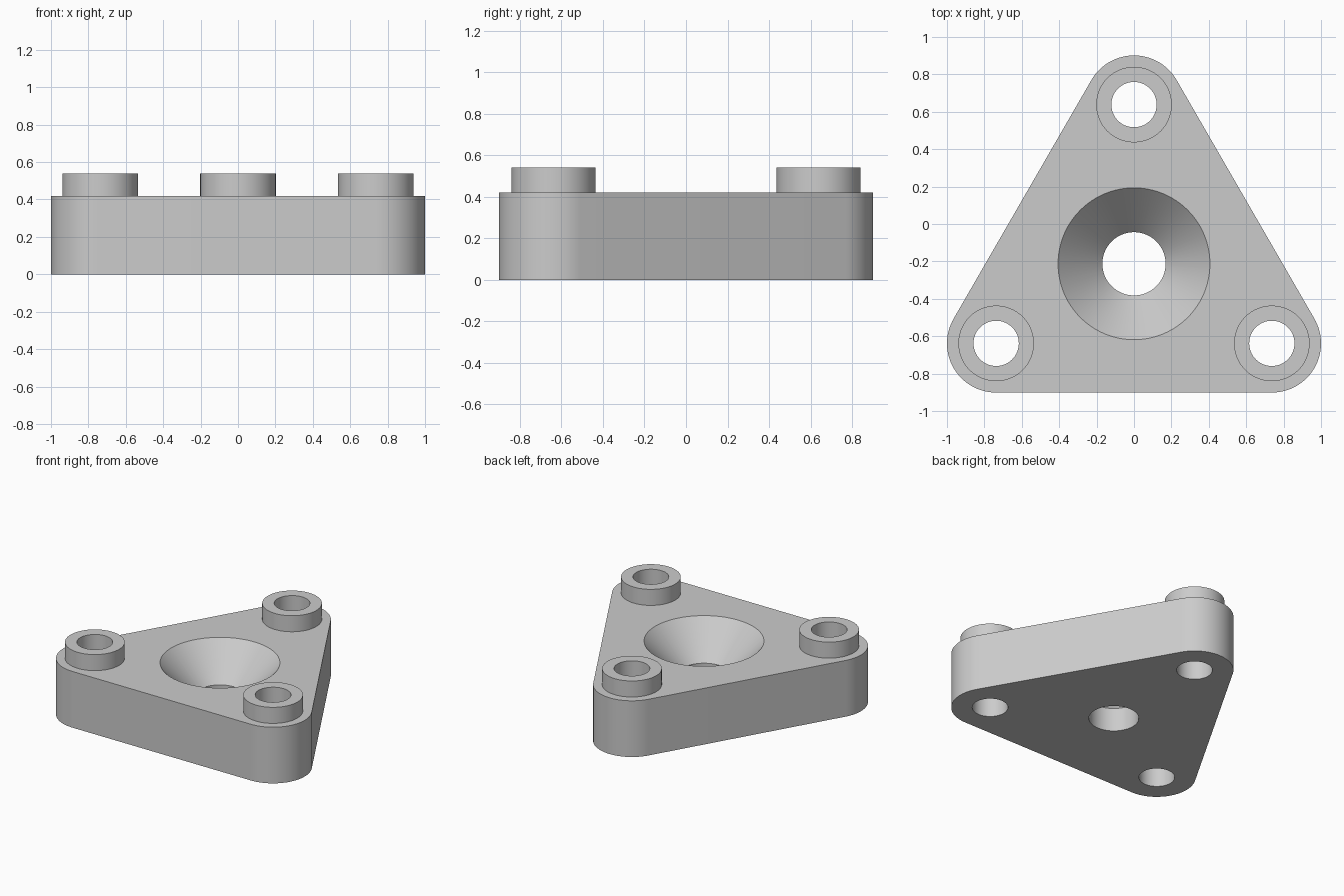
import bpy, bmesh
from math import sin, cos, tau, sqrt, radians

if "Cube" in bpy.data.objects:
    bpy.data.objects.remove(bpy.data.objects["Cube"])

SEG = 96
PLATE_H, BOSS_H = 0.42, 0.54
CORNER_R, BOSS_R, HOLE_R = 0.263, 0.202, 0.121
CX = 1 - CORNER_R                      # half the side of the corner triangle
CY = CX * sqrt(3) / 2                  # half its height
CORNERS = [(CX, -CY), (0, CY), (-CX, -CY)]
MID = (0, -CY / 3)                     # centroid


def finish(name, bm):
    bmesh.ops.recalc_face_normals(bm, faces=bm.faces)
    mesh = bpy.data.meshes.new(name)
    bm.to_mesh(mesh)
    bm.free()
    obj = bpy.data.objects.new(name, mesh)
    bpy.context.collection.objects.link(obj)
    return obj


def select(obj):
    bpy.ops.object.select_all(action='DESELECT')
    obj.select_set(True)
    bpy.context.view_layer.objects.active = obj


def smooth(obj):
    select(obj)
    bpy.ops.object.shade_smooth_by_angle(angle=radians(30))


def lathe(name, profile, at):
    """Spin a closed (radius, z) profile round the vertical axis."""
    bm = bmesh.new()
    rings = [[bm.verts.new((at[0] + r * cos(tau * i / SEG),
                            at[1] + r * sin(tau * i / SEG), z))
              for i in range(SEG)] for r, z in profile]
    for a, b in zip(rings, rings[1:] + rings[:1]):
        for i in range(SEG):
            j = (i + 1) % SEG
            bm.faces.new((a[i], a[j], b[j], b[i]))
    return finish(name, bm)


def plug(name, profile, at):
    """Solid cutter: a turned profile capped at both ends."""
    bm = bmesh.new()
    rings = [[bm.verts.new((at[0] + r * cos(tau * i / SEG),
                            at[1] + r * sin(tau * i / SEG), z))
              for i in range(SEG)] for r, z in profile]
    for a, b in zip(rings, rings[1:]):
        for i in range(SEG):
            j = (i + 1) % SEG
            bm.faces.new((a[i], a[j], b[j], b[i]))
    bm.faces.new(rings[0])
    bm.faces.new(rings[-1])
    return finish(name, bm)


# Rounded triangular plate: a 120 degree arc at each corner, extruded up
bm = bmesh.new()
outline = []
for k, (x, y) in enumerate(CORNERS):
    for i in range(33):
        a = tau * (-0.25 + k / 3 + i / 96)
        outline.append(bm.verts.new((x + CORNER_R * cos(a), y + CORNER_R * sin(a), 0)))
base = bm.faces.new(outline)
top = bmesh.ops.extrude_face_region(bm, geom=[base], use_keep_orig=True)
for v in top['geom']:
    if isinstance(v, bmesh.types.BMVert):
        v.co.z = PLATE_H
plate = finish("triangular_plate", bm)

# Corner bolt holes and the central countersunk hole
cutters = [plug("bolt_hole_cutter", [(HOLE_R, -0.1), (HOLE_R, 0.6)], c) for c in CORNERS]
neck_z, neck_r, rim_r = 0.175, 0.169, 0.406
slope = (rim_r - neck_r) / (PLATE_H - neck_z)
cutters.append(plug("countersink_cutter",
                    [(neck_r, -0.1), (neck_r, neck_z),
                     (rim_r + 0.1 * slope, PLATE_H + 0.1)], MID))
for c in cutters:
    c.hide_render = True
    mod = plate.modifiers.new(c.name, 'BOOLEAN')
    mod.operation, mod.solver, mod.object = 'DIFFERENCE', 'EXACT', c
select(plate)
bpy.ops.object.convert(target='MESH')
for c in cutters:
    bpy.data.objects.remove(c)
smooth(plate)

# Raised ring around each bolt hole
for side, c in zip(("right", "back", "left"), CORNERS):
    smooth(lathe(side + "_boss", [(HOLE_R, PLATE_H), (BOSS_R, PLATE_H),
                                  (BOSS_R, BOSS_H), (HOLE_R, BOSS_H)], c))
